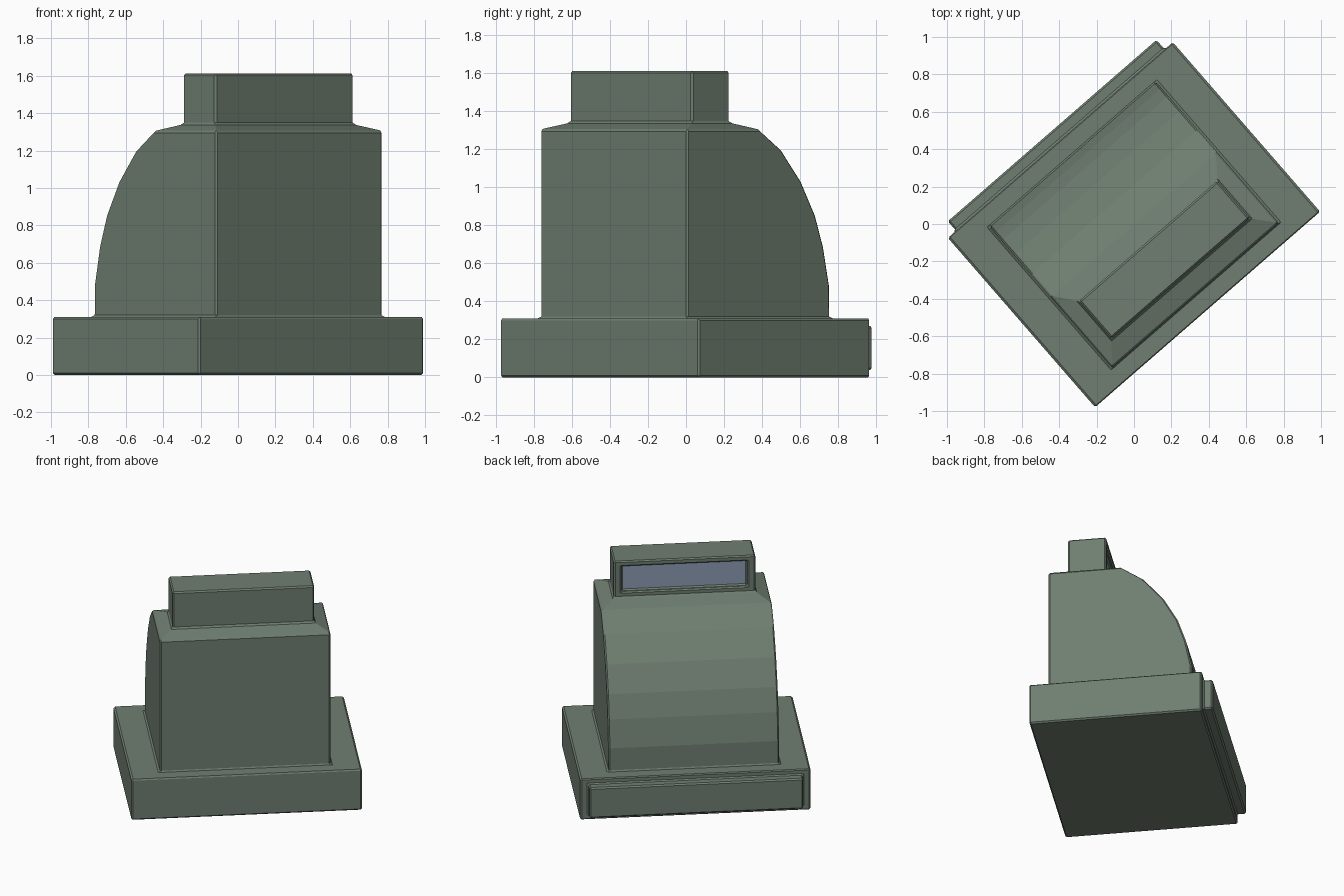
import bpy
import bmesh
from math import radians
from mathutils import Vector

cube = bpy.data.objects.get("Cube")
if cube:
    bpy.data.objects.remove(cube, do_unlink=True)


def make_material(name, rgb):
    mat = bpy.data.materials.new(name)
    mat.use_nodes = True
    colour = (*rgb, 1.0)
    mat.diffuse_color = colour
    mat.node_tree.nodes["Principled BSDF"].inputs["Base Color"].default_value = colour
    return mat


BODY, SCREEN = 0, 1
materials = [make_material("grey green body", (0.16, 0.21, 0.165)),
             make_material("blue grey screen", (0.26, 0.33, 0.45))]

# Stacked rectangles: height, half width, front edge, back edge
LEVELS = [
    (0.0, 0.797, -0.6, 0.6),        # plinth
    (0.31, 0.797, -0.6, 0.6),
    (0.31, 0.59, -0.5, 0.5),        # tower with a curved back
    (0.485, 0.59, -0.5, 0.497),
    (0.685, 0.59, -0.5, 0.456),
    (0.85, 0.59, -0.5, 0.4),
    (1.03, 0.59, -0.5, 0.3),
    (1.195, 0.59, -0.5, 0.162),
    (1.305, 0.59, -0.5, 0.006),     # sloping shoulder
    (1.34, 0.49, -0.38, -0.115),    # display box
    (1.613, 0.49, -0.38, -0.115),
]

bm = bmesh.new()
rings = [[bm.verts.new((x, y, z))
          for x, y in ((-w, front), (w, front), (w, back), (-w, back))]
         for z, w, front, back in LEVELS]
bm.faces.new(reversed(rings[0]))
bm.faces.new(rings[-1])
back_faces = []
for low, high in zip(rings, rings[1:]):
    for i in range(4):
        j = (i + 1) % 4
        face = bm.faces.new((low[i], low[j], high[j], high[i]))
        if i == 2:
            back_faces.append(face)


def panel(face, border_x, border_z, depth):
    """Inset a back face by a border, then push it out or in."""
    face = bmesh.ops.extrude_discrete_faces(bm, faces=[face])["faces"][0]
    centre = face.calc_center_median()
    for v in face.verts:
        v.co.x += border_x if v.co.x < centre.x else -border_x
        v.co.z += border_z if v.co.z < centre.z else -border_z
    face = bmesh.ops.extrude_discrete_faces(bm, faces=[face])["faces"][0]
    bmesh.ops.translate(bm, verts=face.verts, vec=Vector((0, depth, 0)))
    return face


# Drawer front and recessed screen
panel(back_faces[0], 0.058, 0.04, 0.067)
panel(back_faces[-1], 0.055, 0.04, -0.03).material_index = SCREEN

bmesh.ops.recalc_face_normals(bm, faces=bm.faces)
mesh = bpy.data.meshes.new("register_body")
bm.to_mesh(mesh)
bm.free()
for mat in materials:
    mesh.materials.append(mat)

body = bpy.data.objects.new("register_body", mesh)
bpy.context.collection.objects.link(body)
body.rotation_euler.z = radians(41)
body.location.y = -0.004

# Small chamfers and fillets on the sharp edges only
bevel = body.modifiers.new("edge_bevel", "BEVEL")
bevel.width = 0.01
bevel.segments = 1
bevel.limit_method = "ANGLE"
bevel.angle_limit = radians(30)
bevel.material = BODY
